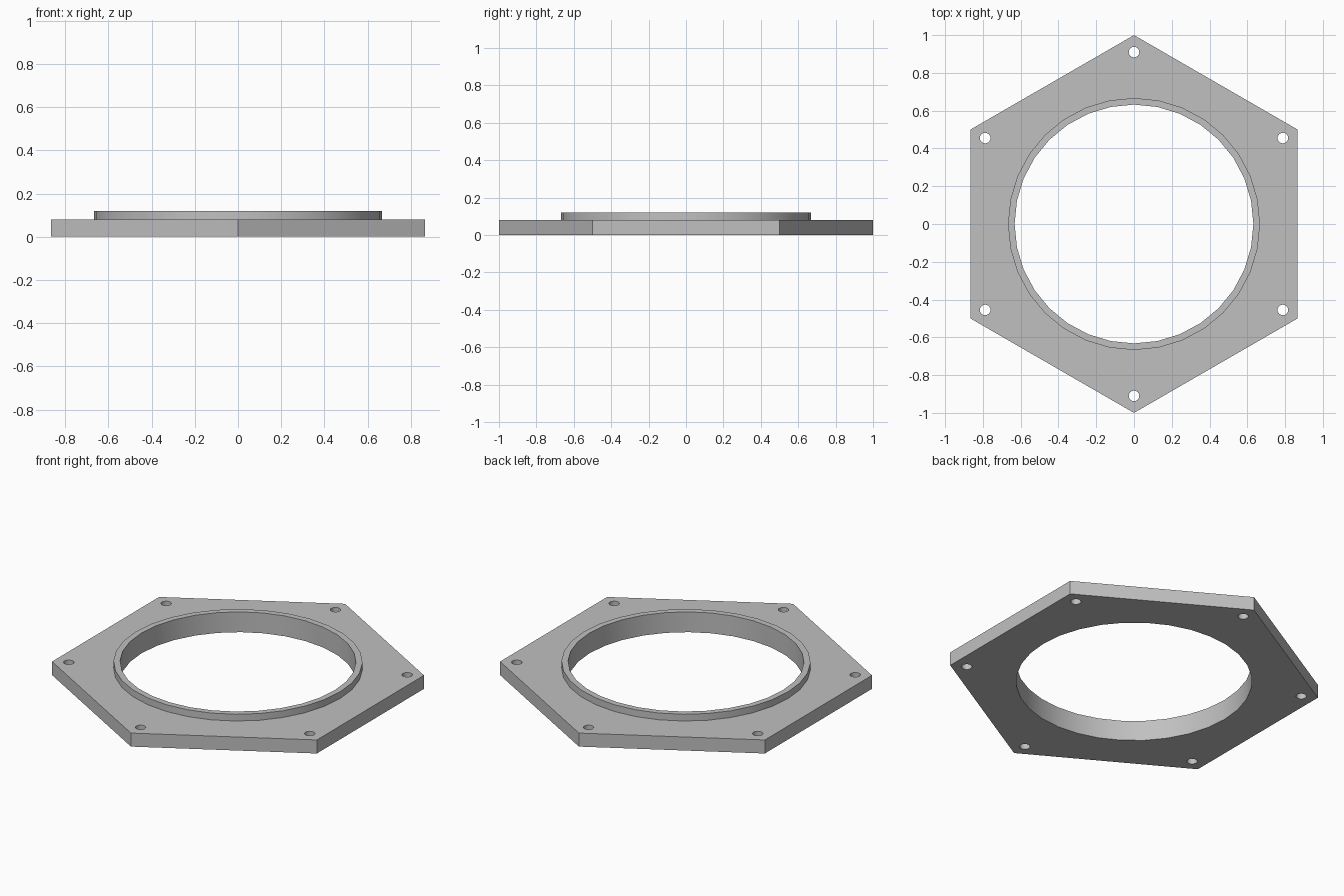
import bpy
from math import radians, sin, cos

cube = bpy.data.objects.get("Cube")
if cube:
    bpy.data.objects.remove(cube, do_unlink=True)

PLATE_H, TOTAL_H = 0.08, 0.12
COLLAR_R, BORE_R = 0.667, 0.632
HOLE_R, HOLE_CIRCLE = 0.028, 0.91

grey = bpy.data.materials.new("plain_grey")
grey.use_nodes = True
colour = (0.53, 0.53, 0.53, 1)
grey.diffuse_color = colour
grey.node_tree.nodes["Principled BSDF"].inputs["Base Color"].default_value = colour


def prism(name, sides, radius, bottom, top, x=0, y=0):
    """Upright prism with a corner on the y axis."""
    bpy.ops.mesh.primitive_cylinder_add(
        vertices=sides, radius=radius, depth=top - bottom,
        location=(x, y, (bottom + top) / 2))
    obj = bpy.context.object
    obj.name = name
    obj.data.materials.append(grey)
    return obj


def combine(target, tool, operation):
    """Apply a boolean and remove the tool."""
    mod = target.modifiers.new("cut", "BOOLEAN")
    mod.operation = operation
    mod.solver = "EXACT"
    mod.object = tool
    bpy.context.view_layer.objects.active = target
    bpy.ops.object.modifier_apply(modifier=mod.name)
    bpy.data.objects.remove(tool, do_unlink=True)


# Hexagonal plate with a raised round collar
flange = prism("hexagonal_flange", 6, 1.0, 0, PLATE_H)
combine(flange, prism("collar", 32, COLLAR_R, PLATE_H / 2, TOTAL_H), "UNION")

# Large central bore
combine(flange, prism("bore_cutter", 32, BORE_R, -0.1, 0.3), "DIFFERENCE")

# One bolt hole near each corner
for i in range(6):
    a = radians(30 + 60 * i)
    hole = prism("bolt_hole_cutter", 24, HOLE_R, -0.1, 0.3,
                 HOLE_CIRCLE * cos(a), HOLE_CIRCLE * sin(a))
    combine(flange, hole, "DIFFERENCE")

# Smooth round walls, crisp edges
bpy.ops.object.select_all(action="DESELECT")
flange.select_set(True)
bpy.context.view_layer.objects.active = flange
bpy.ops.object.shade_smooth_by_angle(angle=radians(30))
